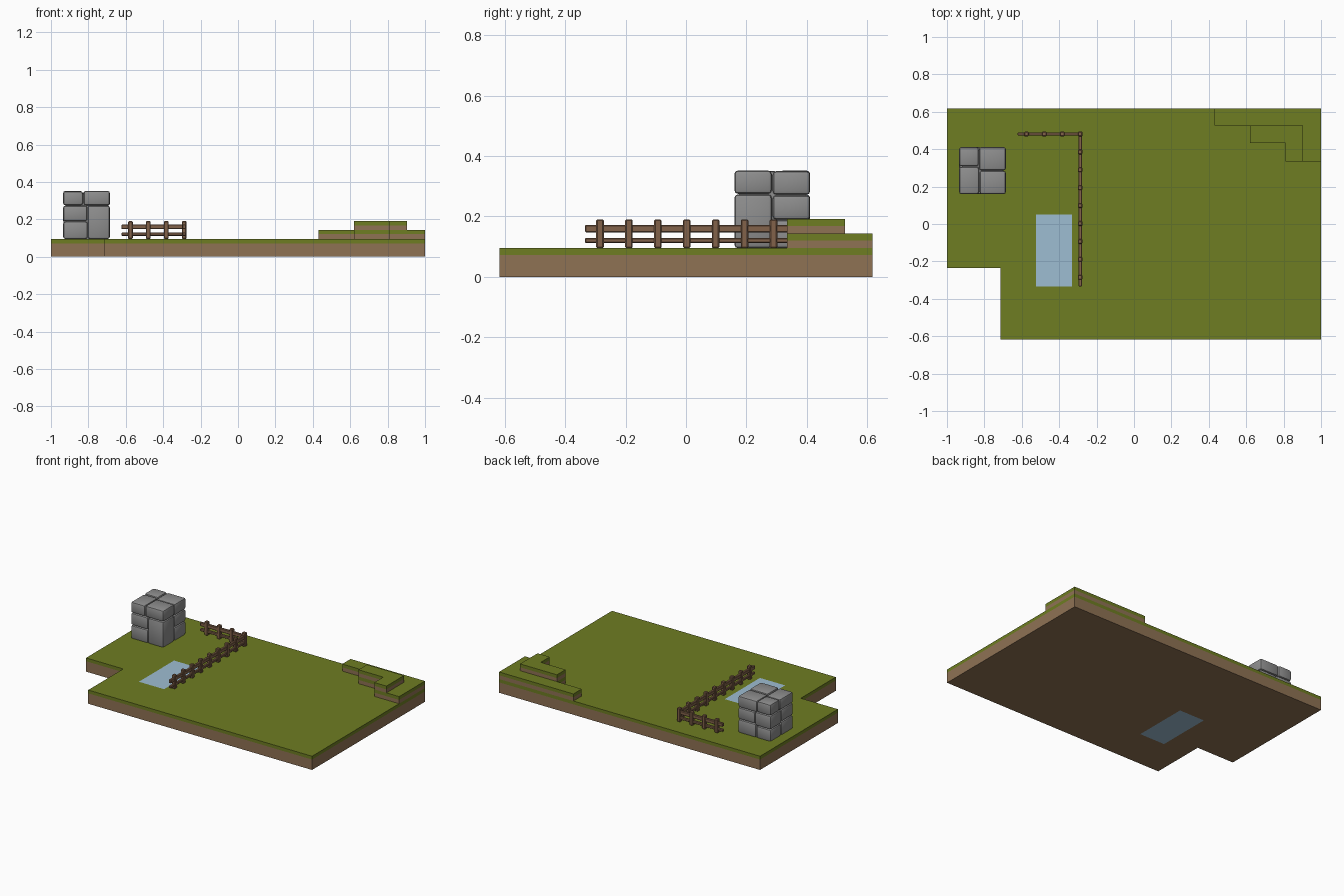
import bpy, bmesh
from mathutils import Vector

if "Cube" in bpy.data.objects:
    bpy.data.objects.remove(bpy.data.objects["Cube"])


def srgb(r, g, b):
    return tuple((c / 255 / 12.92) if c < 10 else ((c / 255 + 0.055) / 1.055) ** 2.4 for c in (r, g, b)) + (1,)


def material(name, *rgb):
    m = bpy.data.materials.new(name)
    m.diffuse_color = srgb(*rgb)
    m.use_nodes = True
    m.node_tree.nodes["Principled BSDF"].inputs["Base Color"].default_value = m.diffuse_color
    return m


grass = material("grass", 110, 125, 34)
dirt = material("dirt", 143, 114, 84)
water = material("water", 158, 190, 210)
stone = material("stone", 142, 142, 142)
wood = material("wood", 130, 98, 74)


def finish(bm, name, mats):
    me = bpy.data.meshes.new(name)
    bm.normal_update()
    bm.to_mesh(me)
    bm.free()
    for m in mats:
        me.materials.append(m)
    ob = bpy.data.objects.new(name, me)
    bpy.context.collection.objects.link(ob)
    return ob


def add_box(bm, x0, x1, y0, y1, z0, z1, bevel=0.0, segments=1):
    """Add one bevelled box to a bmesh."""
    vs = bmesh.ops.create_cube(bm, size=1)["verts"]
    for v in vs:
        v.co = Vector(((x0 + x1) / 2 + v.co.x * (x1 - x0),
                       (y0 + y1) / 2 + v.co.y * (y1 - y0),
                       (z0 + z1) / 2 + v.co.z * (z1 - z0)))
    if bevel:
        edges = list({e for v in vs for e in v.link_edges})
        bmesh.ops.bevel(bm, geom=edges, offset=bevel, segments=segments,
                        profile=0.5, affect='EDGES')


def terrain(name, outline, z0, z1, band=0.023, pond=None):
    """Extruded outline: dirt body, grass top and rim, optional pond cut in."""
    bm = bmesh.new()
    face = bm.faces.new([bm.verts.new((x, y, z0)) for x, y in outline])
    up = bmesh.ops.extrude_face_region(bm, geom=[face])["geom"]
    for v in up:
        if isinstance(v, bmesh.types.BMVert):
            v.co.z = z1
    bmesh.ops.recalc_face_normals(bm, faces=bm.faces[:])
    cuts = [((0, 0, z1 - band), (0, 0, 1))]
    if pond:
        px0, px1, py0, py1 = pond
        cuts += [((x, 0, 0), (1, 0, 0)) for x in (px0, px1)]
        cuts += [((0, y, 0), (0, 1, 0)) for y in (py0, py1)]
    for co, no in cuts:
        bmesh.ops.bisect_plane(bm, geom=bm.verts[:] + bm.edges[:] + bm.faces[:],
                               plane_co=co, plane_no=no)
    bm.normal_update()
    for f in bm.faces:
        c = f.calc_center_median()
        f.material_index = 0 if c.z > z1 - band else 1
        if pond and abs(f.normal.z) > 0.9 and px0 < c.x < px1 and py0 < c.y < py1:
            f.material_index = 2
    return finish(bm, name, [grass, dirt, water])


# Ground slab with a notched corner and a pond
G = 0.095
terrain("ground", [(-1, 0.618), (-1, -0.235), (-0.715, -0.235), (-0.715, -0.618),
                   (1, -0.618), (1, 0.618)], 0, G, pond=(-0.525, -0.332, -0.335, 0.05))

# Stepped corner terraces
terrain("lower_terrace", [(0.43, 0.618), (0.43, 0.527), (0.62, 0.527), (0.62, 0.433),
                          (0.81, 0.433), (0.81, 0.335), (1, 0.335), (1, 0.618)], G, 0.144)
terrain("upper_terrace", [(0.62, 0.527), (0.62, 0.433), (0.81, 0.433), (0.81, 0.335),
                          (0.903, 0.335), (0.903, 0.527)], 0.144, 0.191)

# Stack of rounded stone blocks
blocks = [
    (-.935, -.829, .160, .306, .275, .350), (-.825, -.685, .160, .284, .275, .352),
    (-.935, -.831, .309, .411, .275, .352), (-.828, -.685, .287, .411, .272, .350),
    (-.935, -.806, .160, .286, .190, .273), (-.935, -.804, .160, .290, G, .188),
    (-.803, -.685, .160, .284, G, .273),
    (-.935, -.815, .289, .411, .180, .273), (-.935, -.825, .292, .411, G, .178),
    (-.812, -.685, .287, .411, .190, .270), (-.822, -.685, .287, .411, G, .188),
]
bm = bmesh.new()
for b in blocks:
    add_box(bm, *b, bevel=0.012, segments=2)
add_box(bm, -.92, -.70, .175, .396, G, .335)
rocks = finish(bm, "stone_stack", [stone])
bpy.context.view_layer.objects.active = rocks
rocks.select_set(True)
bpy.ops.object.shade_smooth_by_angle(angle=0.6)

# Fence posts: a long side run and a short back run sharing the corner
FX, FY, STEP = -0.288, 0.481, 0.0957
posts = [(FX, FY - STEP * i) for i in range(9)] + [(FX - STEP * i, FY) for i in range(1, 4)]
bm = bmesh.new()
for x, y in posts:
    add_box(bm, x - .0125, x + .0125, y - .0125, y + .0125, G, 0.19, bevel=0.004)
finish(bm, "fence_posts", [wood])

# Fence rails
bm = bmesh.new()
for z0, z1 in ((0.112, 0.129), (0.147, 0.172)):
    add_box(bm, FX - .009, FX + .009, -0.334, FY + .009, z0, z1, bevel=0.003)
    add_box(bm, -0.622, FX, FY - .009, FY + .009, z0, z1, bevel=0.003)
finish(bm, "fence_rails", [wood])
